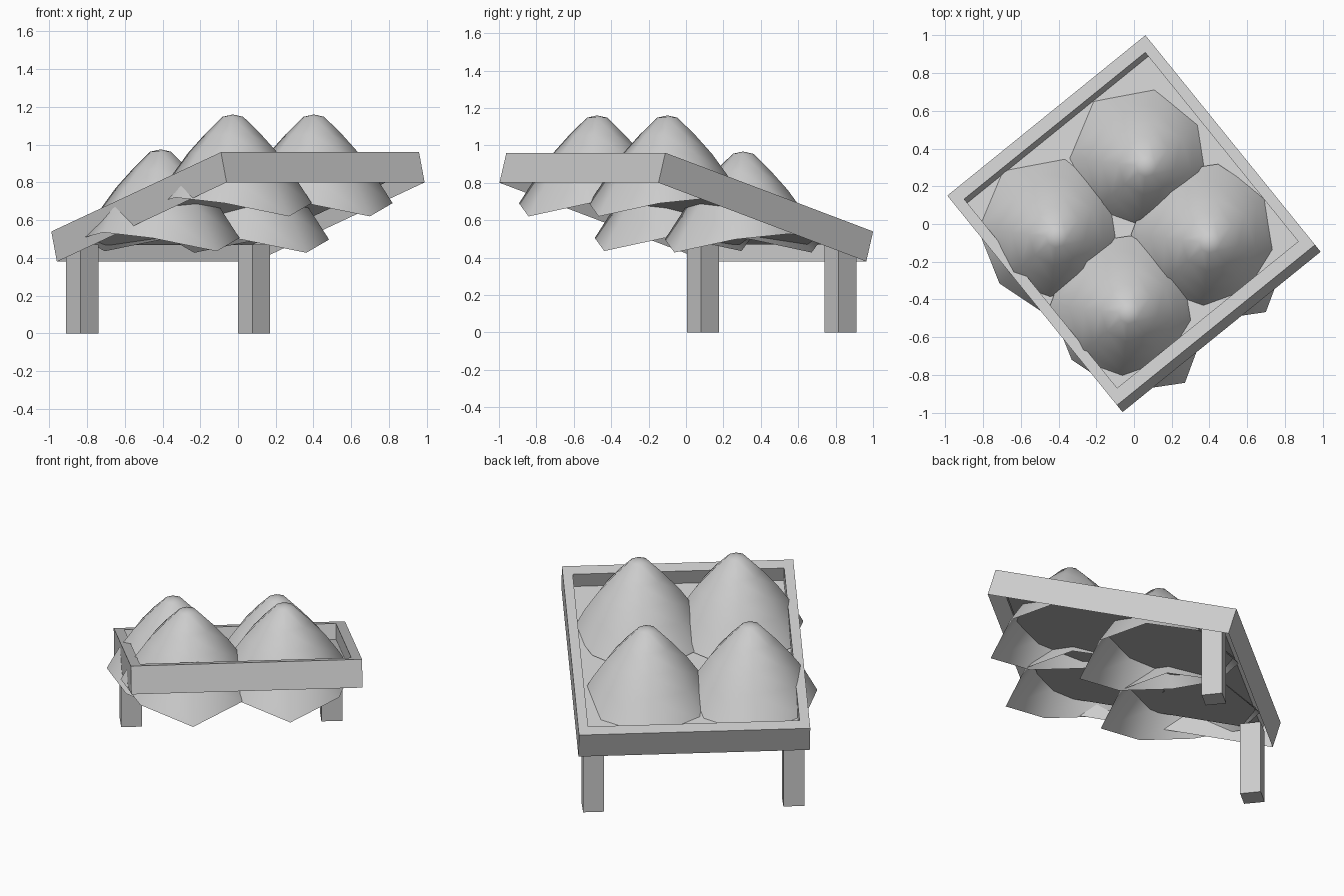
import bpy, bmesh, math
from mathutils import Matrix, Vector

if "Cube" in bpy.data.objects:
    bpy.data.objects.remove(bpy.data.objects["Cube"])

ANGLE = math.atan2(0.85, 1.05)      # stand is turned about z
TILT = math.radians(-16.4)          # tray slopes down towards the legs
TURN = Matrix.Rotation(ANGLE, 4, 'Z')
W, L, T = 1.351, 1.49, 0.167        # tray width, length, thickness


def add_object(name, bm, matrix):
    mesh = bpy.data.meshes.new(name)
    bm.to_mesh(mesh)
    bm.free()
    ob = bpy.data.objects.new(name, mesh)
    ob.matrix_world = matrix
    bpy.context.collection.objects.link(ob)
    return ob


def box(size, centre):
    bm = bmesh.new()
    bmesh.ops.create_cube(bm, size=1)
    for v in bm.verts:
        v.co = Vector(a * b + c for a, b, c in zip(v.co, size, centre))
    return bm


# tray: recessed floor, hollow and open underneath, rim at local z = 0
bm = box((W, L, T), (0, 0, -T / 2))
top = max(bm.faces, key=lambda f: f.calc_center_median().z)
bottom = min(bm.faces, key=lambda f: f.calc_center_median().z)
for depth in (0, 0.095):
    bmesh.ops.inset_region(bm, faces=[top], thickness=0.02)
    for v in top.verts:
        v.co = (math.copysign(W / 2 - 0.058, v.co.x),
                math.copysign(L / 2 - 0.073, v.co.y), -depth)
bmesh.ops.delete(bm, geom=[bottom], context='FACES_ONLY')
add_object("tray", bm, Matrix.Translation((-0.015, 0.02, 0.75)) @ TURN
           @ Matrix.Rotation(TILT, 4, 'X'))

# two upright legs under the low edge
for name, x, y in (("left_leg", -0.825, 0.09), ("right_leg", 0.085, 0.825)):
    add_object(name, box((0.122, 0.122, 0.47), (0, 0, 0.235)),
               Matrix.Translation((x, y, 0)) @ TURN)

# heaps: open eight-sided cones whose hem droops along the slope direction
PROFILE = [(0.055, 0.012), (0.15, 0.105), (0.24, 0.205), (0.32, 0.315)]
HEM = [(0.39, 0.44), (0.42, 0.47), (0.472, 0.54), (0.42, 0.47)]


def heap(name, tip):
    bm = bmesh.new()
    apex = bm.verts.new((0, 0, 0))
    rings = []
    for k in range(len(PROFILE) + 1):
        ring = []
        for i in range(8):
            r, d = PROFILE[k] if k < len(PROFILE) else HEM[i % 4]
            a = i * math.pi / 4
            ring.append(bm.verts.new((r * math.cos(a), r * math.sin(a), -d)))
        rings.append(ring)
    for i in range(8):
        j = (i + 1) % 8
        bm.faces.new((apex, rings[0][i], rings[0][j]))
        for a, b in zip(rings, rings[1:]):
            bm.faces.new((a[i], b[i], b[j], a[j]))
    for f in bm.faces:
        f.smooth = True
    add_object(name, bm, Matrix.Translation(tip) @ TURN)


for n, tip in enumerate([(-0.027, -0.475, 1.16), (0.402, -0.10, 1.16),
                         (-0.41, -0.07, 0.975), (0.065, 0.305, 0.967)]):
    heap(f"heap_{n + 1}", tip)
